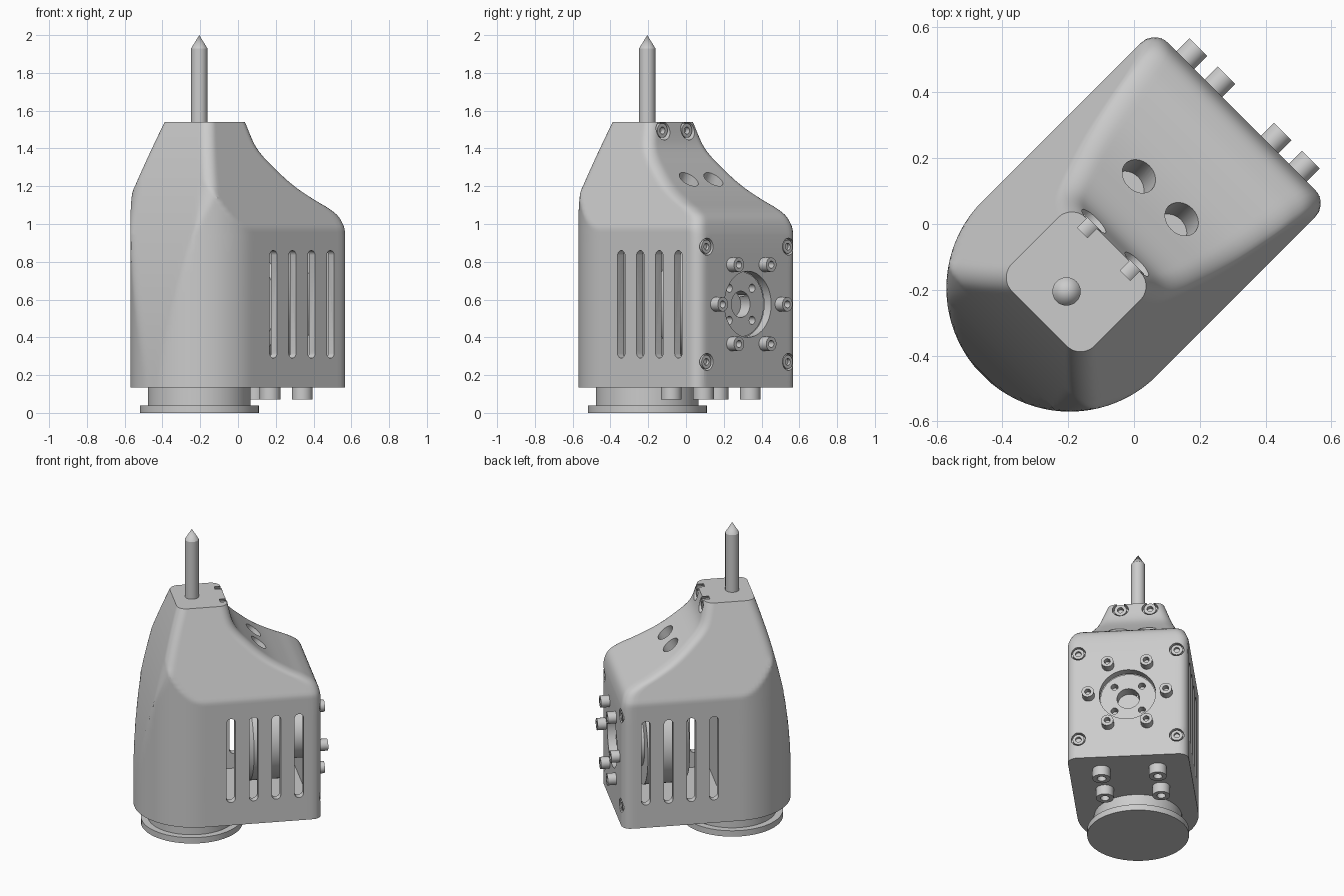
import bpy, bmesh, math
from mathutils import Matrix, Vector

cube = bpy.data.objects.get("Cube")
if cube:
    bpy.data.objects.remove(cube, do_unlink=True)

grey = bpy.data.materials.new("plain grey")
grey.use_nodes = True
grey.diffuse_color = (0.6, 0.6, 0.6, 1)
grey.node_tree.nodes["Principled BSDF"].inputs["Base Color"].default_value = (0.6, 0.6, 0.6, 1)

# Everything is laid out lengthwise along local x, then turned on the vertical axis
TURN = Matrix.Rotation(math.radians(45), 4, "Z")
BASE, TOP = 0.135, 1.54
HALF, ROUND, AXIS = 0.375, 0.06, -0.276
FACE, MID = 0.463, 0.575
ALONG, DOWN, UP = (1, 0, 0), (0, 0, -1), (0, 0, 1)


def finish(name, bm):
    bmesh.ops.recalc_face_normals(bm, faces=bm.faces)
    mesh = bpy.data.meshes.new(name)
    bm.to_mesh(mesh)
    bm.free()
    mesh.materials.append(grey)
    obj = bpy.data.objects.new(name, mesh)
    obj.matrix_world = TURN
    bpy.context.collection.objects.link(obj)
    return obj


def lathe(name, profile, loc, axis=UP, sides=32):
    """Closed turned solid; profile is (radius, height) pairs along the axis."""
    bm = bmesh.new()
    rot = Vector(axis).to_track_quat("Z", "Y")
    rings = []
    for r, h in profile:
        count = sides if r > 0 else 1
        rings.append([bm.verts.new(Vector(loc) + rot @ Vector((
            r * math.cos(math.tau * i / sides), r * math.sin(math.tau * i / sides), h)))
            for i in range(count)])
    for a, b in zip(rings, rings[1:]):
        for i in range(sides):
            j = (i + 1) % sides
            quad = [a[i % len(a)], a[j % len(a)], b[j % len(b)], b[i % len(b)]]
            bm.faces.new(list(dict.fromkeys(quad)))
    return finish(name, bm)


def rod(name, r, h, loc, axis=UP, sides=32):
    return lathe(name, [(0, 0), (r, 0), (r, h), (0, h)], loc, axis, sides)


def bolt(name, r, h, loc, axis):
    s, floor = r * 0.5, h * 0.4
    return lathe(name, [(0, 0), (r, 0), (r, h), (s, h), (s, floor), (0, floor)], loc, axis, 24)


def box(name, lo, hi):
    bm = bmesh.new()
    bmesh.ops.create_cube(bm, size=1)
    for v in bm.verts:
        v.co = [a + (c + 0.5) * (b - a) for a, b, c in zip(lo, hi, v.co)]
    return finish(name, bm)


def slot(name, x, z0, z1, r):
    """Upright round-ended prism running right across the body."""
    bm = bmesh.new()
    pts = []
    for i in range(24):
        t = math.tau * (i + 0.5) / 24
        zc = z1 - r if math.sin(t) > 0 else z0 + r
        pts.append(bm.verts.new((x + r * math.cos(t), -0.5, zc + r * math.sin(t))))
    face = bm.faces.new(pts)
    out = bmesh.ops.extrude_face_region(bm, geom=[face])["geom"]
    bmesh.ops.translate(bm, vec=(0, 1, 0), verts=[e for e in out if isinstance(e, bmesh.types.BMVert)])
    return finish(name, bm)


def cut(obj, cutters):
    for c in cutters:
        c.hide_render = True
        m = obj.modifiers.new("cut", "BOOLEAN")
        m.operation, m.solver, m.object = "DIFFERENCE", "EXACT", c
    bpy.context.view_layer.update()
    graph = bpy.context.evaluated_depsgraph_get()
    mesh = bpy.data.meshes.new_from_object(obj.evaluated_get(graph))
    obj.modifiers.clear()
    obj.data = mesh
    for c in cutters:
        bpy.data.objects.remove(c, do_unlink=True)


# Shoulder curve from the neck to the flat mounting face
KEYS = [(-0.09, TOP), (-0.05, 1.4), (0.05, 1.29), (0.16, 1.2), (0.28, 1.13),
        (0.38, 1.08), (0.44, 1.03), (FACE, 0.94)]


def spline(keys, steps):
    pts = [Vector(k) for k in keys]
    pts = [2 * pts[0] - pts[1]] + pts + [Vector((FACE, 0.84))]
    out = []
    for a, b, c, d in zip(pts, pts[1:], pts[2:], pts[3:]):
        for i in range(steps):
            t = i / steps
            out.append(0.5 * (2 * b + (c - a) * t + (2 * a - 5 * b + 4 * c - d) * t * t
                              + (3 * b - a - 3 * c + d) * t ** 3))
    return out + [pts[-2]]


def section(front, z, count=192):
    """Horizontal outline: rounded end, sloping back, tapering sides, rounded corners."""
    back = -0.65 + 0.1223 * (z - 0.13) ** 2
    width = min(HALF, 0.177 + 0.353 * (TOP - z))
    soft = ROUND * min(1, max(0.001, (z - 0.95) / 0.25))

    def outside(x, y):
        side = abs(y) - width
        if x < AXIS:
            side = max(side, math.hypot(x - AXIS, y) - HALF)
        end, r = (x - front, ROUND) if x > (front + back) / 2 else (back - x, soft)
        if end > -r and side > -r:
            return math.hypot(end + r, side + r) - r
        return max(end, side)

    cx, half = (front + back) / 2, (front - back) / 2
    pts = []
    for i in range(count):
        t = math.tau * i / count
        dx, dy = half * math.cos(t), width * math.sin(t)
        lo, hi = 0, 2
        for _ in range(30):
            k = (lo + hi) / 2
            lo, hi = (lo, k) if outside(cx + k * dx, k * dy) > 0 else (k, hi)
        pts.append((cx + lo * dx, lo * dy, z))
    return pts


# Housing shell
bm = bmesh.new()
levels = [(p.x, p.y) for p in spline(KEYS, 6)]
levels += [(FACE, 0.94 + (BASE - 0.94) * i / 8) for i in range(1, 9)]
rings = [[bm.verts.new(p) for p in section(*level)] for level in levels]
for a, b in zip(rings, rings[1:]):
    for i in range(len(a)):
        j = (i + 1) % len(a)
        bm.faces.new((a[i], a[j], b[j], b[i]))
bm.faces.new(rings[0])
bm.faces.new(rings[-1])
housing = finish("housing", bm)

# Cavity, side vents, motor opening, bolt recesses and access holes
corners = [(y, z) for y in (-0.305, 0.305) for z in (0.27, 0.88)]
cutters = [box("cavity", (-0.2, -0.33, 0.19), (0.41, 0.33, 0.92)),
           rod("opening", 0.175, 0.3, (0.35, 0, MID), ALONG, 48)]
cutters += [slot("vent", -0.11 + 0.1425 * i, 0.29, 0.86, 0.028) for i in range(4)]
cutters += [rod("recess", 0.045, 0.1, (FACE - 0.03, y, z), ALONG) for y, z in corners]
for y in (-0.092, 0.092):
    cutters.append(rod("neck_recess", 0.05, 0.25, (-0.13, y, 1.495), ALONG))
    cutters.append(rod("access_hole", 0.056, 0.4, (0.06, y, 1.13), (0.45, 0, 0.9)))
cut(housing, cutters)

# Motor inside the housing, with a drilled face behind the opening
motor = lathe("motor", [(0, 0), (0.26, 0), (0.29, 0.03), (0.29, 0.27), (0.172, 0.27),
                        (0.172, 0.39), (0, 0.39)], (0.02, 0, MID), ALONG, 64)
holes = [rod("shaft_hole", 0.07, 0.2, (0.34, 0, MID), ALONG)]
holes += [rod("screw_hole", 0.022, 0.2, (0.36, y, MID + z), ALONG, 16)
          for y in (-0.085, 0.085) for z in (-0.085, 0.085)]
cut(motor, holes)

# Bolts on the mounting face, neck and underside
for i in range(6):
    t = math.tau * i / 6
    bolt("face_bolt", 0.038, 0.065, (FACE - 0.01, 0.242 * math.cos(t), MID + 0.242 * math.sin(t)), ALONG)
for y, z in corners:
    bolt("corner_bolt", 0.036, 0.03, (FACE - 0.035, y, z), ALONG)
for y in (-0.092, 0.092):
    bolt("neck_bolt", 0.038, 0.05, (-0.135, y, 1.495), ALONG)
    for x in (0.065, 0.306):
        bolt("base_bolt", 0.055, 0.075, (x, y * 1.9, 0.145), DOWN)

# Round foot and pointed spindle
foot_x = -0.29
lathe("foot", [(0, 0), (0.315, 0), (0.315, 0.04), (0.272, 0.04), (0.272, 0.15), (0, 0.15)],
      (foot_x, 0, 0), UP, 64)
lathe("spindle", [(0, 1.5), (0.043, 1.5), (0.043, 1.93), (0, 2)], (foot_x, 0, 0))

# Smooth the curved faces, keep edges crisp
bpy.ops.object.select_all(action="DESELECT")
for obj in bpy.context.collection.objects:
    if obj.type == "MESH":
        obj.select_set(True)
        bpy.context.view_layer.objects.active = obj
bpy.ops.object.shade_smooth_by_angle(angle=math.radians(30))
